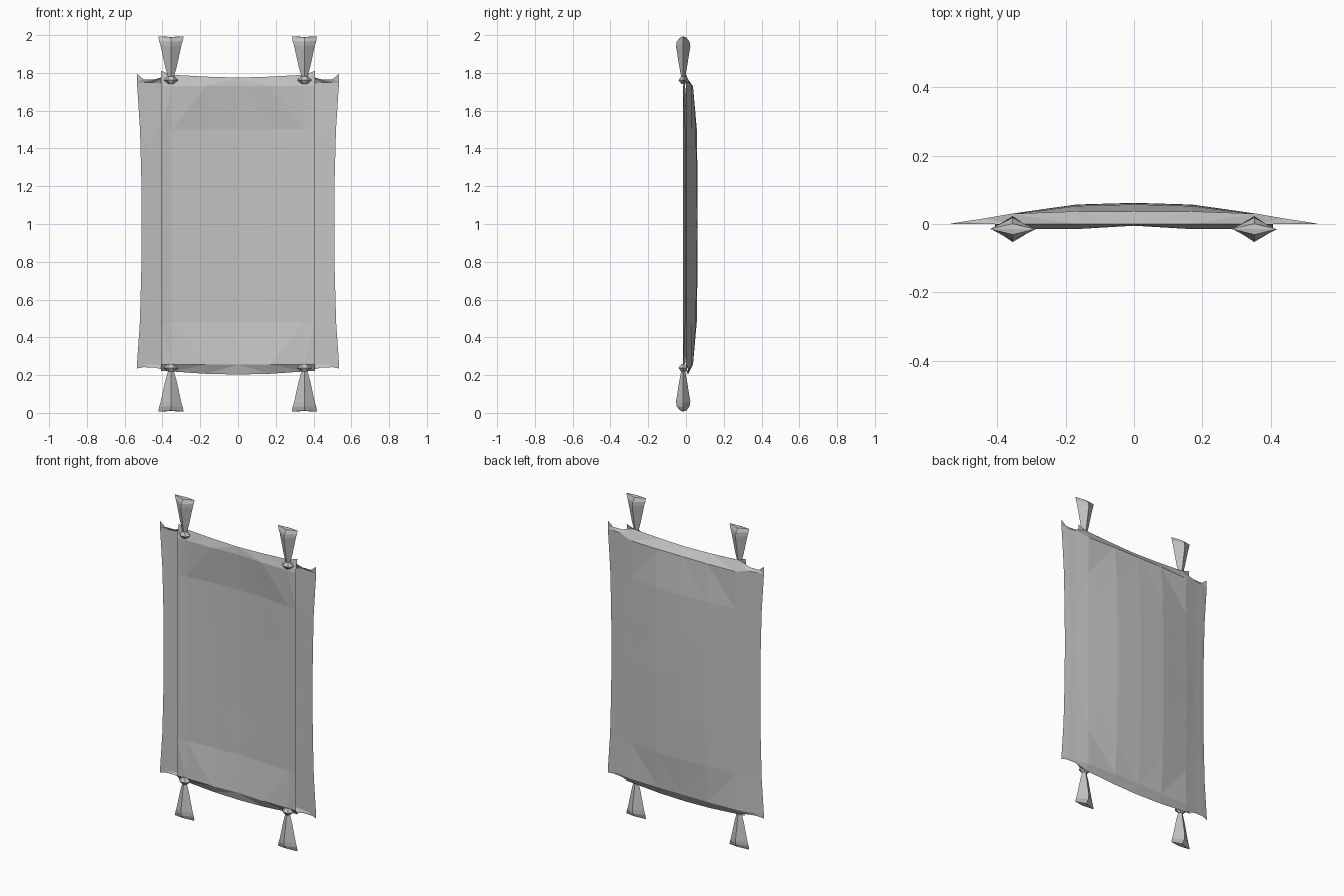
import bpy
import bmesh

cube = bpy.data.objects.get("Cube")
if cube:
    bpy.data.objects.remove(cube, do_unlink=True)

# One neutral cloth colour
grey = bpy.data.materials.new("neutral_grey")
grey.use_nodes = True
COLOUR = (0.55, 0.55, 0.55, 1)
grey.diffuse_color = COLOUR
grey.node_tree.nodes["Principled BSDF"].inputs["Base Color"].default_value = COLOUR


def add_object(name, bm):
    mesh = bpy.data.meshes.new(name)
    bm.to_mesh(mesh)
    bm.free()
    mesh.materials.append(grey)
    obj = bpy.data.objects.new(name, mesh)
    bpy.context.collection.objects.link(obj)
    return obj


def loft(bm, rows, closed=False):
    """Join successive rows of points with faces."""
    rings = [[bm.verts.new(p) for p in row] for row in rows]
    for a, b in zip(rings, rings[1:]):
        count = len(a)
        for i in range(count if closed else count - 1):
            j = (i + 1) % count
            bm.faces.new((a[i], a[j], b[j], b[i]))
    return rings


def mirrored_sheet(name, rows):
    """Half a cloth sheet in triangles, mirrored across x."""
    bm = bmesh.new()
    loft(bm, rows)
    bmesh.ops.triangulate(bm, faces=bm.faces[:])
    bmesh.ops.recalc_face_normals(bm, faces=bm.faces[:])
    mod = add_object(name, bm).modifiers.new("mirror", "MIRROR")
    mod.use_axis[0] = True
    mod.merge_threshold = 0.0005


inner_heights = [1.5, 1.25, 1.0, .75, .48]
TOP_Y, BOTTOM_Y = 0, .01


def bulge(z):
    return 1 - .3 * (z - 1) ** 2


def narrowing(x, z):
    """Pull the outer side edges in at mid height."""
    return x - (.025 - .035 * (z - 1) ** 2) * max(0, x - .36) / .175


# Back sheet: columns are x, depth, top edge, bottom edge
back = [(0, .062, 1.775, .203), (.17, .057, 1.78, .207), (.36, .03, 1.79, .22),
        (.44, .016, 1.766, .24), (.5, .007, 1.766, .242), (.535, .001, 1.795, .235)]
rows = [[(x, min(TOP_Y, d), top) for x, d, top, bot in back]]
rows.append([(x, min(d, .037), 1.73 if x < .4 else 1.75) for x, d, top, bot in back])
for z in inner_heights:
    rows.append([(narrowing(x, z), d * bulge(z), z) for x, d, top, bot in back])
rows.append([(x, min(d, .037), .255) for x, d, top, bot in back])
rows.append([(x, min(BOTTOM_Y, d), bot) for x, d, top, bot in back])
mirrored_sheet("back_sheet", rows)

# Front sheet: hemmed at top and bottom, gently hollow, lapping the side strips
# columns are x, hollow, hem depth, top edge, bottom edge
front = [(0, .02, -.005, 1.775, .203), (.17, .013, -.015, 1.78, .207),
         (.35, -.003, -.015, 1.79, .22), (.407, -.015, -.015, 1.81, .222)]
rows = [[(x, TOP_Y, top) for x, d, hem, top, bot in front]]
rows.append([(x, hem, 1.73) for x, d, hem, top, bot in front])
for z in inner_heights:
    rows.append([(x, d * bulge(z) if d > 0 else d, z) for x, d, hem, top, bot in front])
rows.append([(x, hem, .255) for x, d, hem, top, bot in front])
rows.append([(x, BOTTOM_Y, bot) for x, d, hem, top, bot in front])
mirrored_sheet("front_sheet", rows)


def tassel_part(name, rings, x, flip, sides):
    """Loft diamond-like rings of (height, half width, half depth, end lift)."""
    bm = bmesh.new()
    rows = []
    for z, w, d, lift in rings:
        rows.append([(x + w * c, -.015 + d * s, z + lift * abs(c)) for c, s in sides])
    if flip:
        rows = [[(px, py, 2 - pz) for px, py, pz in row] for row in rows]
    made = loft(bm, rows, closed=True)
    for ring in (made[0], made[-1]):
        centre = bm.verts.new(sum((v.co for v in ring[1:]), ring[0].co.copy()) / len(ring))
        for i, v in enumerate(ring):
            bm.faces.new((v, ring[(i + 1) % len(ring)], centre))
    bmesh.ops.recalc_face_normals(bm, faces=bm.faces[:])
    add_object(name, bm)


# Four tassels, each a small knot and a flared skirt
diamond = [(1, 0), (0, 1), (-1, 0), (0, -1)]
hexagon = [(1, 0), (.5, .87), (-.5, .87), (-1, 0), (-.5, -.87), (.5, -.87)]
knot = [(1.742, .016, .012, 0), (1.762, .038, .028, 0), (1.782, .016, .012, 0)]
skirt = [(1.775, .014, .01, 0), (1.83, .03, .02, 0), (1.94, .056, .038, .008),
         (1.965, .063, .034, .005), (1.988, .067, .016, .005)]
for side, x in (("left", .352), ("right", -.355)):
    for level, flip in (("top", False), ("bottom", True)):
        tassel_part(f"{level}_{side}_knot", knot, x, flip, hexagon)
        tassel_part(f"{level}_{side}_tassel", skirt, x, flip, diamond)
